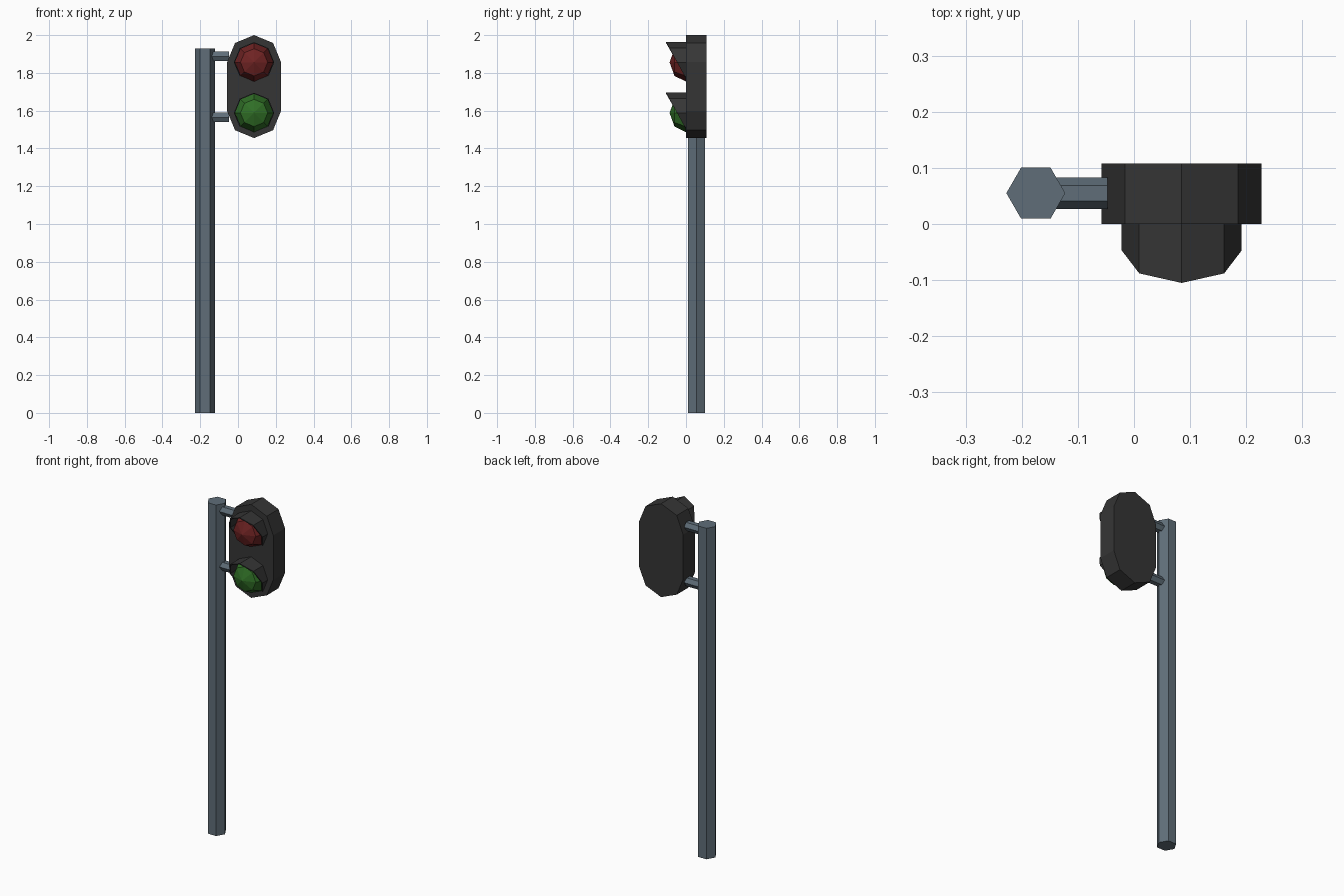
import bpy, bmesh, math

if "Cube" in bpy.data.objects:
    bpy.data.objects.remove(bpy.data.objects["Cube"])


def material(name, rgb):
    m = bpy.data.materials.new(name)
    m.diffuse_color = (*rgb, 1)
    m.use_nodes = True
    m.node_tree.nodes["Principled BSDF"].inputs["Base Color"].default_value = m.diffuse_color
    return m


STEEL = material("blue grey steel", (0.115, 0.155, 0.19))
BLACK = material("charcoal", (0.036, 0.036, 0.036))
RED = material("signal red", (0.16, 0.017, 0.017))
GREEN = material("signal green", (0.03, 0.16, 0.02))
CX = 0.085  # centre line of the signal head


def loft(name, rings, mat, close=False):
    """Skin a list of point rings; cap the ends, or join last to first."""
    bm = bmesh.new()
    vr = [[bm.verts.new(p) for p in r] for r in rings]
    n = len(rings[0])
    pairs = list(zip(vr, vr[1:]))
    if close:
        pairs.append((vr[-1], vr[0]))
    else:
        bm.faces.new(vr[0])
        bm.faces.new(vr[-1])
    for a, b in pairs:
        for i in range(n):
            j = (i + 1) % n
            bm.faces.new((a[i], a[j], b[j], b[i]))
    bmesh.ops.remove_doubles(bm, verts=bm.verts, dist=1e-5)
    bmesh.ops.recalc_face_normals(bm, faces=bm.faces)
    me = bpy.data.meshes.new(name)
    bm.to_mesh(me)
    bm.free()
    me.materials.append(mat)
    ob = bpy.data.objects.new(name, me)
    bpy.context.collection.objects.link(ob)
    return ob


def circle(n, r):
    return [(r * math.cos(2 * math.pi * i / n), r * math.sin(2 * math.pi * i / n))
            for i in range(n)]


# hexagonal pole
loft("pole", [[(-0.175 + a, 0.055 + b, z) for a, b in circle(6, 0.0525)]
              for z in (0, 1.93)], STEEL)

# two bracket arms
for name, z in (("upper_arm", 1.888), ("lower_arm", 1.565)):
    loft(name, [[(x, 0.055 + a, z + b) for a, b in circle(6, 0.028)]
                for x in (-0.16, -0.047)], STEEL)

# housing: octagon stretched vertically
R = 0.1425
oct8 = circle(8, R)
outline = [(CX + a, 1.8575 + b) for a, b in oct8[:5]]
outline += [(CX + a, 1.5975 + b) for a, b in oct8[4:] + oct8[:1]]
loft("housing", [[(x, y, z) for x, z in outline] for y in (0, 0.108)], BLACK)


def hood_ring(r, z, front):
    # front rim follows a slanted cut, deepest at the top
    return [(CX + a, min(0, -0.047 - 0.058 * b / r) if front else 0.01, z + b)
            for a, b in circle(8, r)]


# lamps: faceted dome lens inside a slant-cut hood
for name, z, mat in (("red", 1.856, RED), ("green", 1.588, GREEN)):
    loft(name + "_hood", [hood_ring(0.107, z, False), hood_ring(0.107, z, True),
                          hood_ring(0.101, z, True), hood_ring(0.101, z, False)],
         BLACK, close=True)
    dome = loft(name + "_lens", [[(CX + a, y, z + b) for a, b in circle(8, r)]
                for r, y in ((0.102, 0.01), (0.102, 0), (0.072, -0.061), (0.02, -0.0812))], mat)
    # pull the small front cap to a point
    bm = bmesh.new()
    bm.from_mesh(dome.data)
    tip = [v for v in bm.verts if v.co.y < -0.08]
    bmesh.ops.pointmerge(bm, verts=tip, merge_co=(CX, -0.087, z))
    bm.to_mesh(dome.data)
    bm.free()
